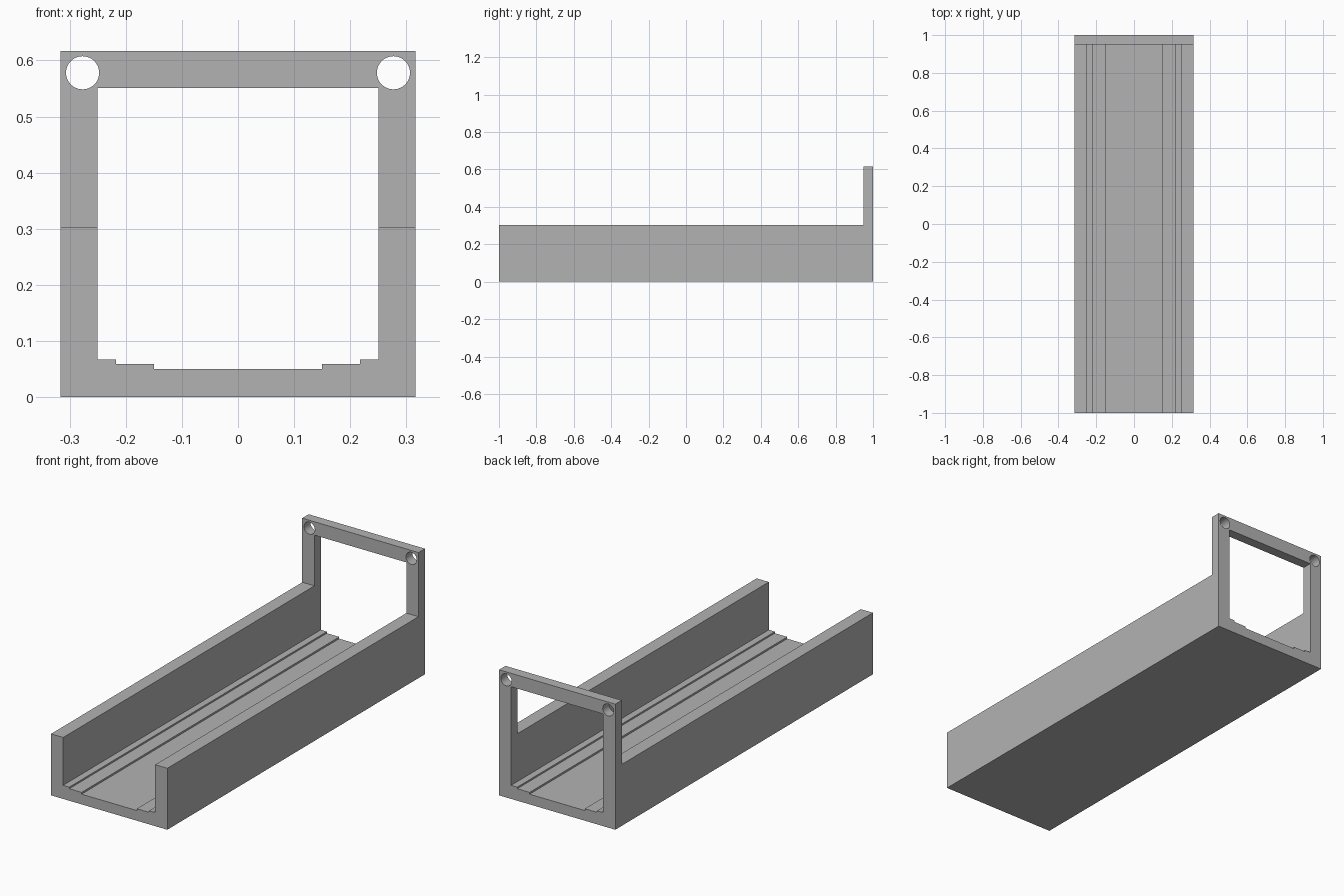
import bpy
import bmesh
from math import cos, sin, tau

cube = bpy.data.objects.get("Cube")
if cube:
    bpy.data.objects.remove(cube, do_unlink=True)

HALF_W, HEIGHT = 0.316, 0.617
WALL_TOP, FRAME_Y = 0.302, 0.95

grey = bpy.data.materials.new("plain grey")
grey.use_nodes = True
colour = (0.45, 0.45, 0.45, 1)
grey.diffuse_color = colour
grey.node_tree.nodes["Principled BSDF"].inputs["Base Color"].default_value = colour


def extrude_along_y(name, outline, y0, y1):
    """Solid with the given (x, z) outline, running from y0 to y1."""
    bm = bmesh.new()
    face = bm.faces.new([bm.verts.new((x, y0, z)) for x, z in outline])
    ext = bmesh.ops.extrude_face_region(bm, geom=[face])
    verts = [v for v in ext["geom"] if isinstance(v, bmesh.types.BMVert)]
    bmesh.ops.translate(bm, vec=(0, y1 - y0, 0), verts=verts)
    bmesh.ops.recalc_face_normals(bm, faces=bm.faces)
    mesh = bpy.data.meshes.new(name)
    bm.to_mesh(mesh)
    bm.free()
    mesh.materials.append(grey)
    obj = bpy.data.objects.new(name, mesh)
    bpy.context.collection.objects.link(obj)
    return obj


def rectangle(w, z0, z1):
    return [(-w, z0), (w, z0), (w, z1), (-w, z1)]


def circle(cx, cz, r, n=48):
    return [(cx + r * cos(tau * i / n), cz + r * sin(tau * i / n)) for i in range(n)]


# Solid block that becomes the open tray with its end frame
tray = extrude_along_y("tray_with_end_frame", rectangle(HALF_W, 0, HEIGHT), -1, 1)

# Stepped channel, continuing through the frame as its opening
half = [(0.15, 0.05), (0.15, 0.059), (0.217, 0.059), (0.217, 0.067),
        (0.25, 0.067), (0.25, 0.551)]
channel = half + [(-x, z) for x, z in reversed(half)]
cutters = [extrude_along_y("channel_cutter", channel, -1.1, 1.1)]

# Space above the low side walls, in front of the frame
cutters.append(extrude_along_y("wall_cutter", rectangle(0.5, WALL_TOP, 0.8), -1.1, FRAME_Y))

# Round holes in the upper frame corners
for side in (-1, 1):
    cutters.append(extrude_along_y("hole_cutter", circle(side * 0.277, 0.578, 0.0295), 0.9, 1.1))

bpy.context.view_layer.objects.active = tray
for cutter in cutters:
    cutter.hide_render = True
    mod = tray.modifiers.new(cutter.name, "BOOLEAN")
    mod.operation = "DIFFERENCE"
    mod.solver = "EXACT"
    mod.object = cutter
    bpy.ops.object.modifier_apply(modifier=mod.name)
    bpy.data.objects.remove(cutter, do_unlink=True)

# Smooth hole walls, crisp edges elsewhere
bpy.ops.object.select_all(action="DESELECT")
tray.select_set(True)
bpy.ops.object.shade_smooth_by_angle()
